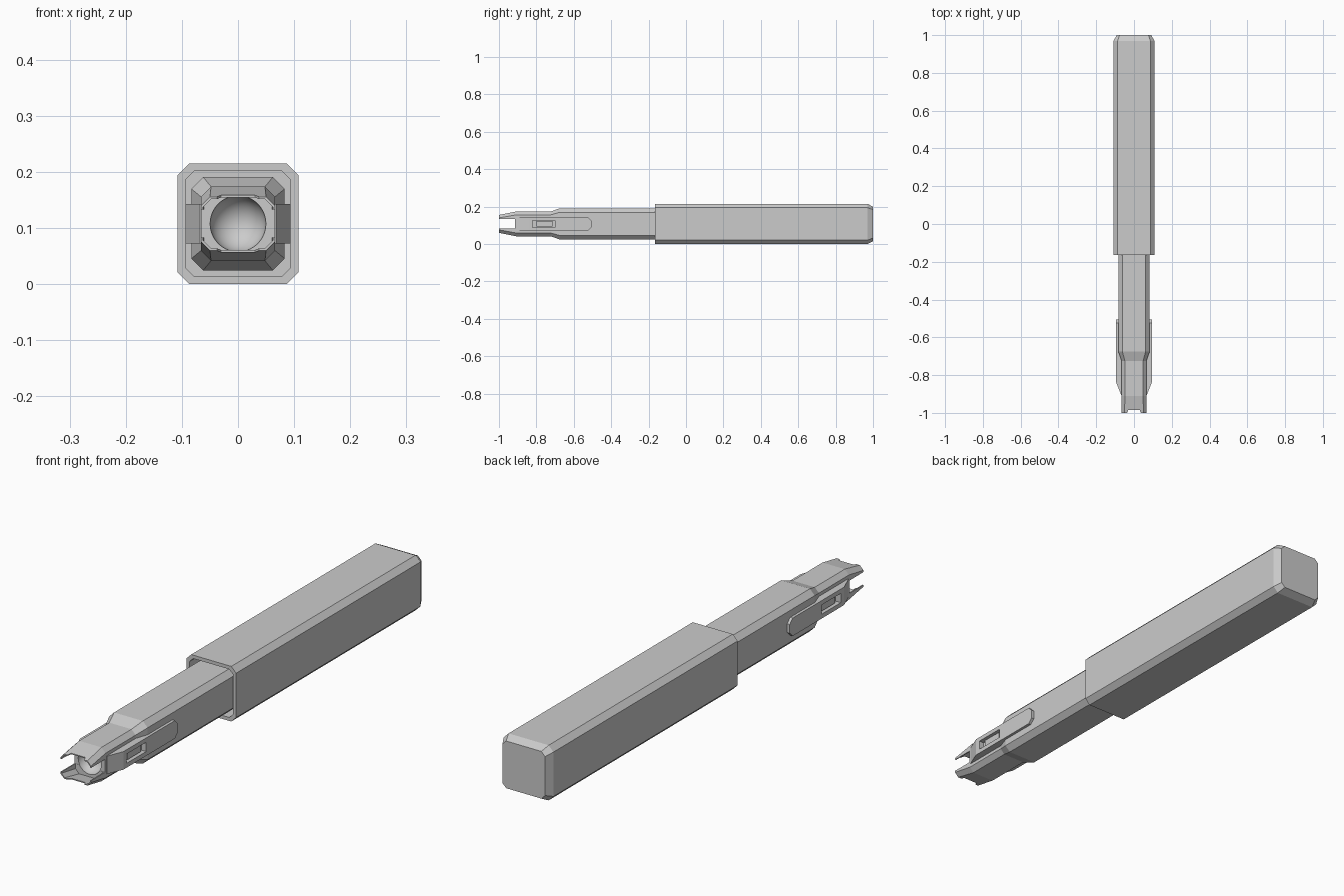
import bpy, bmesh
from mathutils import Vector

if "Cube" in bpy.data.objects:
    bpy.data.objects.remove(bpy.data.objects["Cube"])

CZ = 0.1075  # height of the long axis


def finish(bm, name):
    bmesh.ops.recalc_face_normals(bm, faces=bm.faces)
    me = bpy.data.meshes.new(name)
    bm.to_mesh(me)
    bm.free()
    ob = bpy.data.objects.new(name, me)
    bpy.context.collection.objects.link(ob)
    return ob


def octagon_loft(name, rings):
    """Loft chamfered rectangles given as (y, half width, half height, chamfer)."""
    bm = bmesh.new()
    loops = []
    for y, w, h, c in rings:
        pts = [(w, h - c), (w - c, h), (c - w, h), (-w, h - c),
               (-w, c - h), (c - w, -h), (w - c, -h), (w, c - h)]
        loops.append([bm.verts.new((x, y, CZ + z)) for x, z in pts])
    for a, b in zip(loops, loops[1:]):
        for i in range(8):
            j = (i + 1) % 8
            bm.faces.new((a[i], a[j], b[j], b[i]))
    bm.faces.new(loops[0])
    bm.faces.new(loops[-1])
    return finish(bm, name)


def prism(name, pts, z0, z1, bevel_above=None, bevel=0.0):
    """Extrude an (x, y) outline upwards; optionally chamfer the edges beyond a y."""
    bm = bmesh.new()
    f = bm.faces.new([bm.verts.new((x, y, z0)) for x, y in pts])
    new = bmesh.ops.extrude_face_region(bm, geom=[f])["geom"]
    bmesh.ops.translate(bm, vec=(0, 0, z1 - z0),
                        verts=[v for v in new if isinstance(v, bmesh.types.BMVert)])
    if bevel:
        edges = [e for e in bm.edges if all(v.co.y > bevel_above for v in e.verts)
                 and abs(e.verts[0].co.z - e.verts[1].co.z) < 1e-6]
        bmesh.ops.bevel(bm, geom=edges, offset=bevel, segments=1, affect='EDGES')
    return finish(bm, name)


def box(name, x0, x1, y0, y1, z0, z1):
    return prism(name, [(x0, y0), (x1, y0), (x1, y1), (x0, y1)], z0, z1)


def cut(ob, cutter):
    cutter.hide_render = True
    mod = ob.modifiers.new("cut", 'BOOLEAN')
    mod.operation, mod.solver, mod.object = 'DIFFERENCE', 'EXACT', cutter
    bpy.context.view_layer.objects.active = ob
    bpy.ops.object.modifier_apply(modifier=mod.name)
    bpy.data.objects.remove(cutter)


# Hollow outer sleeve, chamfered at the closed back end
octagon_loft("sleeve", [
    (0.93, 0.094, 0.094, 0.016), (-0.165, 0.094, 0.094, 0.016),
    (-0.165, 0.1075, 0.1075, 0.021), (0.97, 0.1075, 0.1075, 0.021),
    (1.0, 0.092, 0.092, 0.016)])

# Inner shaft stepping down to an open, tapered tip
shaft = octagon_loft("shaft", [
    (-0.915, 0.061, 0.060, 0.016), (-1.0, 0.062, 0.044, 0.014),
    (-1.0, 0.066, 0.048, 0.016), (-0.91, 0.066, 0.066, 0.018),
    (-0.725, 0.066, 0.066, 0.018), (-0.675, 0.083, 0.083, 0.021),
    (0.92, 0.083, 0.083, 0.021)])

# Side slots and shallow top/bottom notches in the tip
cut(shaft, box("slot_cutter", -0.2, 0.2, -1.1, -0.914, CZ - 0.025, CZ + 0.025))
cut(shaft, prism("notch_cutter", [(-0.042, -1.01), (0.042, -1.01), (0.030, -0.985),
                                  (-0.030, -0.985)], 0, 0.3))

# Round dish sunk in the tip
bm = bmesh.new()
bmesh.ops.create_uvsphere(bm, u_segments=40, v_segments=20, radius=0.05)
bmesh.ops.translate(bm, verts=bm.verts, vec=Vector((0, -0.917, CZ)))
cut(shaft, finish(bm, "dish_cutter"))
for p in shaft.data.polygons:
    p.use_smooth = (p.center - Vector((0, -0.917, CZ))).length < 0.0505 and p.area < 1e-4

# Raised side clips, each with a recessed window holding a small latch
for side, s in (("left", -1), ("right", 1)):
    clip = prism(side + "_clip", [(s * 0.062, -0.905), (s * 0.068, -0.905),
                                  (s * 0.094, -0.84), (s * 0.094, -0.505),
                                  (s * 0.062, -0.505)],
                 CZ - 0.035, CZ + 0.035, -0.51, 0.018)
    x0, x1 = sorted((s * 0.072, s * 0.12))
    cut(clip, box("window_cutter", x0, x1, -0.82, -0.70, CZ - 0.018, CZ + 0.018))
    x0, x1 = sorted((s * 0.070, s * 0.083))
    box(side + "_latch", x0, x1, -0.80, -0.715, CZ - 0.015, CZ + 0.015)
